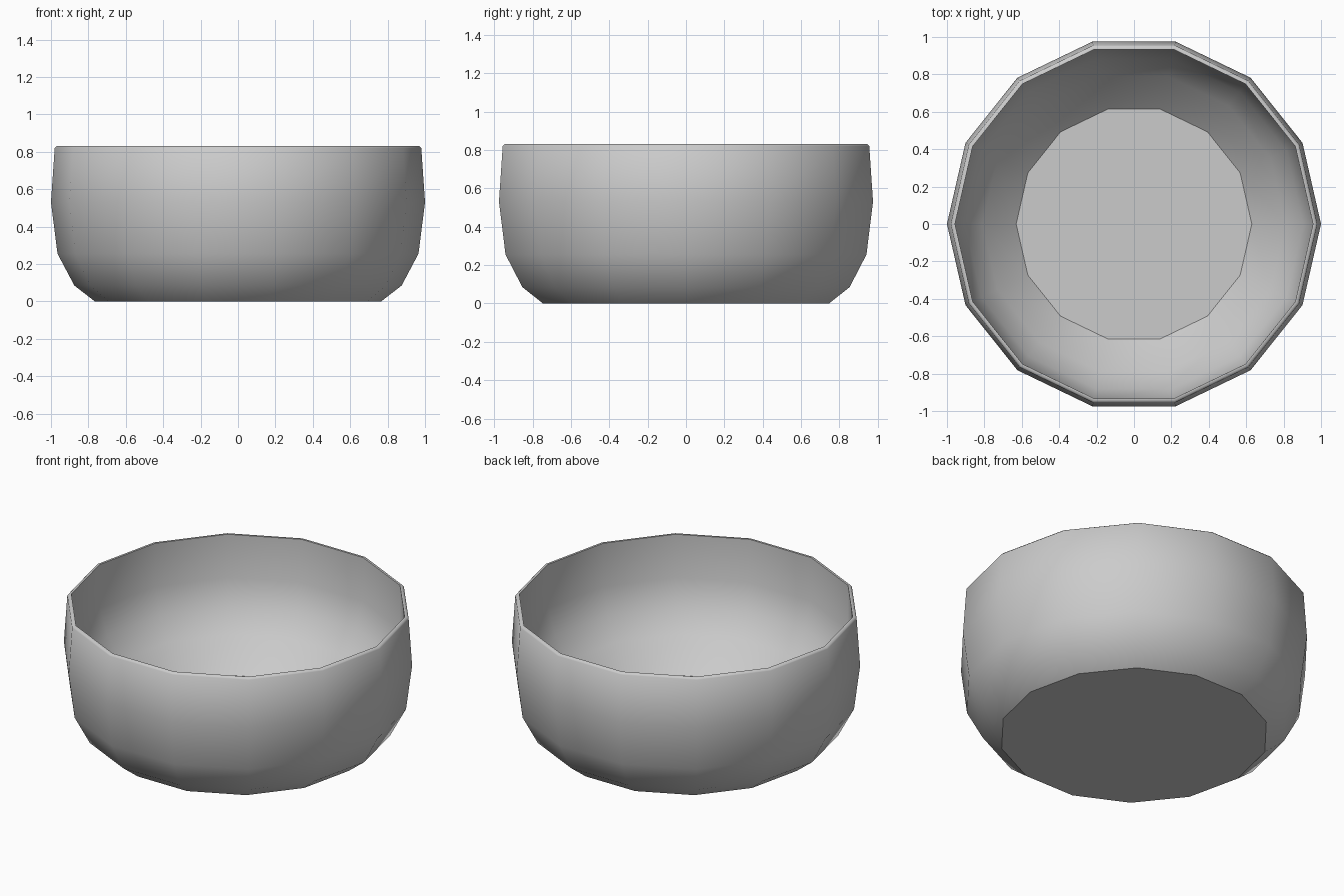
import bpy, bmesh, math

cube = bpy.data.objects.get("Cube")
if cube:
    bpy.data.objects.remove(cube, do_unlink=True)

SIDES = 14

# Single grey material
GREY = (0.6, 0.6, 0.6, 1.0)
grey = bpy.data.materials.new("plain_grey")
grey.use_nodes = True
grey.diffuse_color = GREY
grey.node_tree.nodes["Principled BSDF"].inputs["Base Color"].default_value = GREY

# Radius and height, from the base up the outside, over the rim, down to the floor
OUTSIDE = [(0.765, 0), (0.875, 0.085), (0.965, 0.255), (1.0, 0.53), (0.98, 0.82)]
RIM = [(0.971, 0.83), (0.957, 0.83)]
INSIDE = [(0.955, 0.56), (0.905, 0.4), (0.81, 0.27), (0.63, 0.1)]


def lathe(name, profile, material):
    """Sweep a profile around z and cap both ends."""
    bm = bmesh.new()
    rings = []
    for r, z in profile:
        angles = [math.tau * i / SIDES for i in range(SIDES)]
        rings.append([bm.verts.new((r * math.cos(a), r * math.sin(a), z)) for a in angles])
    for low, high in zip(rings, rings[1:]):
        for i in range(SIDES):
            j = (i + 1) % SIDES
            bm.faces.new((low[i], low[j], high[j], high[i]))
    bm.faces.new(rings[0][::-1])
    bm.faces.new(rings[-1])
    mesh = bpy.data.meshes.new(name)
    bm.to_mesh(mesh)
    bm.free()
    mesh.materials.append(material)
    obj = bpy.data.objects.new(name, mesh)
    bpy.context.collection.objects.link(obj)
    return obj


bowl = lathe("bowl", OUTSIDE + RIM + INSIDE, grey)
bpy.ops.object.select_all(action="DESELECT")
bowl.select_set(True)
bpy.context.view_layer.objects.active = bowl
bpy.ops.object.shade_smooth_by_angle(angle=math.radians(50))

# Flat base and inner floor
for face in bowl.data.polygons:
    if len(face.vertices) == SIDES:
        face.use_smooth = False
